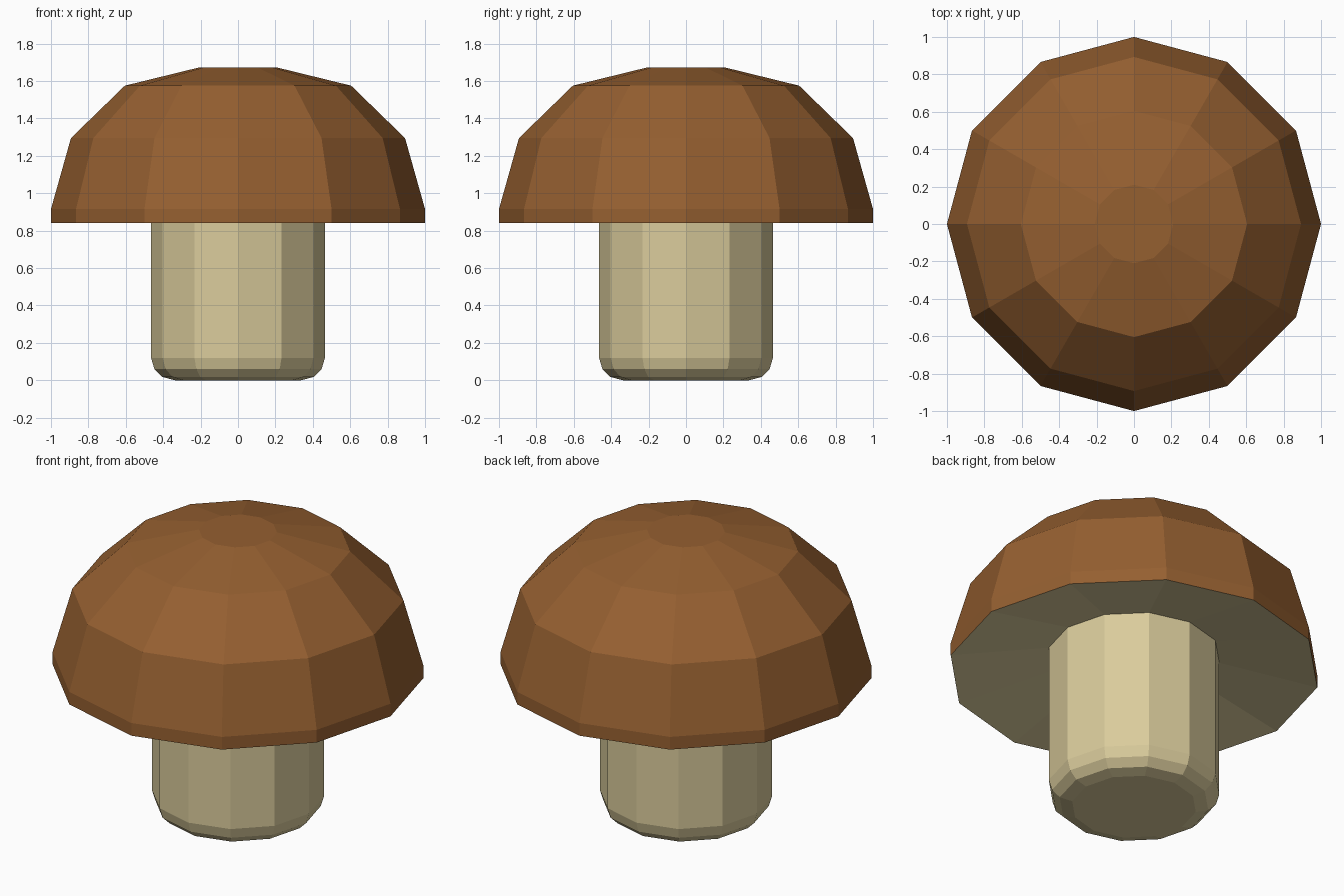
import bpy, bmesh
from math import cos, sin, pi

if "Cube" in bpy.data.objects:
    bpy.data.objects.remove(bpy.data.objects["Cube"])

SIDES = 12


def material(name, color):
    mat = bpy.data.materials.new(name)
    mat.diffuse_color = (*color, 1)
    mat.use_nodes = True
    mat.node_tree.nodes["Principled BSDF"].inputs["Base Color"].default_value = mat.diffuse_color
    return mat


def lathe(name, profile, mat, cap_start=False, cap_end=False):
    """Revolve (radius, z) points, listed bottom-up on the outside, into flat facets."""
    bm = bmesh.new()
    rings = [[bm.verts.new((r * cos(2 * pi * i / SIDES), r * sin(2 * pi * i / SIDES), z))
              for i in range(SIDES)] for r, z in profile]
    for a, b in zip(rings, rings[1:]):
        for i in range(SIDES):
            j = (i + 1) % SIDES
            bm.faces.new((a[i], a[j], b[j], b[i]))
    if cap_start:
        bm.faces.new(rings[0][::-1])
    if cap_end:
        bm.faces.new(rings[-1])
    mesh = bpy.data.meshes.new(name)
    bm.to_mesh(mesh)
    bm.free()
    mesh.materials.append(mat)
    obj = bpy.data.objects.new(name, mesh)
    bpy.context.collection.objects.link(obj)
    return obj


brown = material("cap_brown", (0.30, 0.115, 0.03))
cream = material("stem_cream", (0.70, 0.60, 0.33))

# Domed cap with a short vertical rim and flat crown
lathe("cap", [(1.0, 0.84), (1.0, 0.915), (0.893, 1.295), (0.605, 1.575), (0.21, 1.672)],
      brown, cap_end=True)

# Stem with a rounded foot
lathe("stem", [(0.337, 0), (0.405, 0.018), (0.447, 0.06), (0.465, 0.12), (0.465, 0.94)],
      cream, cap_start=True)

# Underside of the cap, rising gently towards the stem
lathe("gills", [(0.465, 0.94), (1.0, 0.84)], cream)
